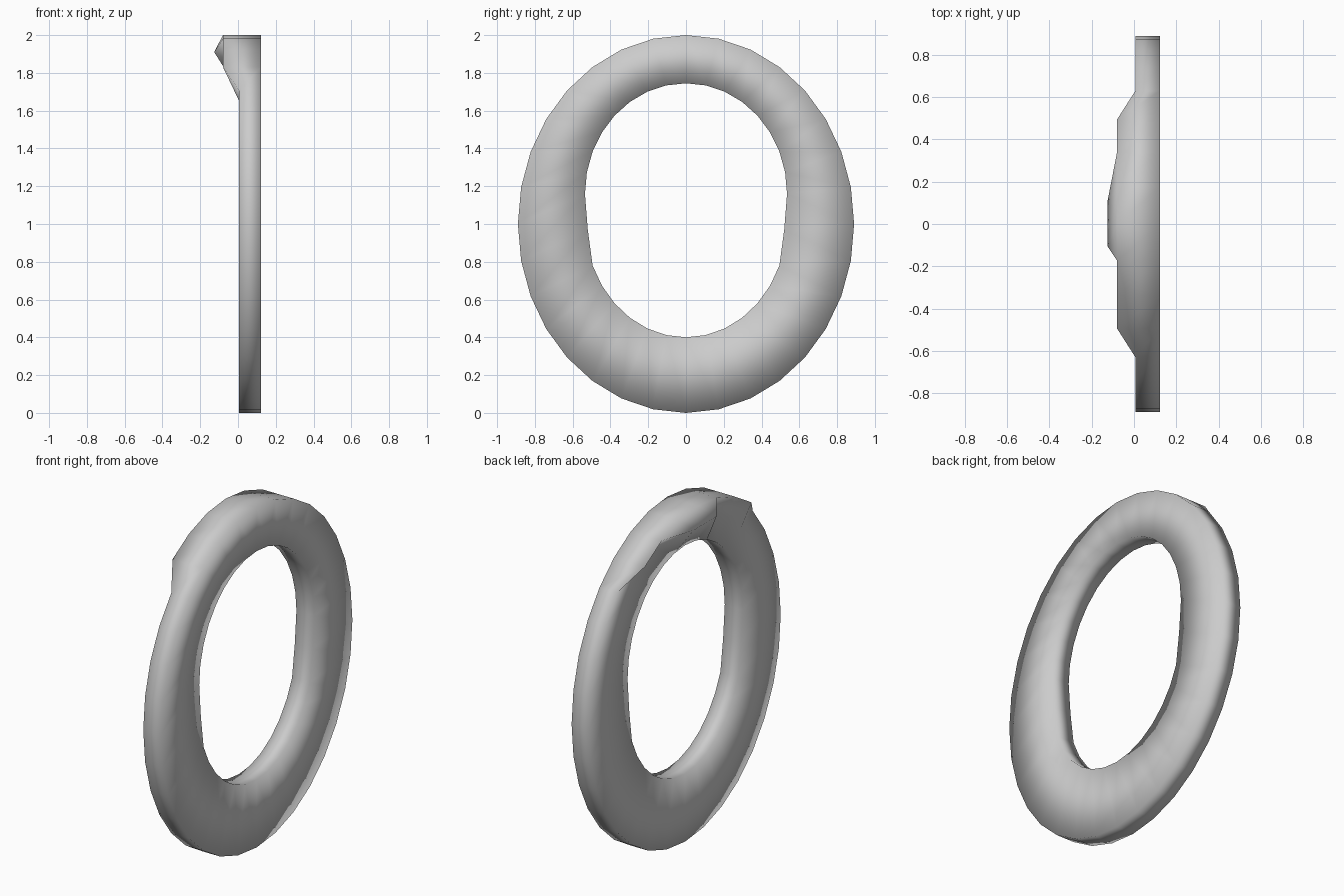
import bpy, bmesh, math

if "Cube" in bpy.data.objects:
    bpy.data.objects.remove(bpy.data.objects["Cube"])

N = 32                       # stations around the ring
FRONT, BACK = 0.122, 0.006   # flat face positions in x
RIDGE, HUMP = -0.08, -0.126  # raised rim and central lump on the back


def outer(i):
    a = 2 * math.pi * i / N
    return 0.89 * math.sin(a), 1.0 + math.cos(a)


def inner(i):
    # two half ellipses joined by a straight run on each side
    k = min(i, N - i)
    side = 1 if i <= N // 2 else -1
    a = 2 * math.pi * k / N
    if k <= 8:
        y, z = 0.535 * math.sin(a), 1.16 + 0.585 * math.cos(a)
    elif k == 9:
        y, z = 0.52, 0.97
    else:
        y, z = 0.535 * math.sin(a), 1.015 + 0.615 * math.cos(a)
    return side * y, z


def section(i):
    """Cross-section: front outer, front inner, back inner, back middle, back outer."""
    k = min(i, N - i)
    (oy, oz), (iy, iz) = outer(i), inner(i)
    f = 0.42
    mid = (BACK, oy + (iy - oy) * f, oz + (iz - oz) * f)
    if k <= 1:               # central lump at the top
        mid = (HUMP, oy * 0.6, 1.91)
    rim = RIDGE if k <= 3 else BACK
    return [(FRONT, oy, oz), (FRONT, iy, iz), (BACK, iy, iz), mid, (rim, oy, oz)]


# Seat ring: sections bridged into a closed loop
bm = bmesh.new()
rings = [[bm.verts.new(p) for p in section(i)] for i in range(N)]
for i in range(N):
    a, b = rings[i], rings[(i + 1) % N]
    for j in range(5):
        k = (j + 1) % 5
        bm.faces.new((a[j], a[k], b[k], b[j]))
bmesh.ops.recalc_face_normals(bm, faces=bm.faces)
for face in bm.faces:
    face.smooth = True
mesh = bpy.data.meshes.new("oval_ring")
bm.to_mesh(mesh)
bm.free()
ring = bpy.data.objects.new("oval_ring", mesh)
bpy.context.collection.objects.link(ring)
